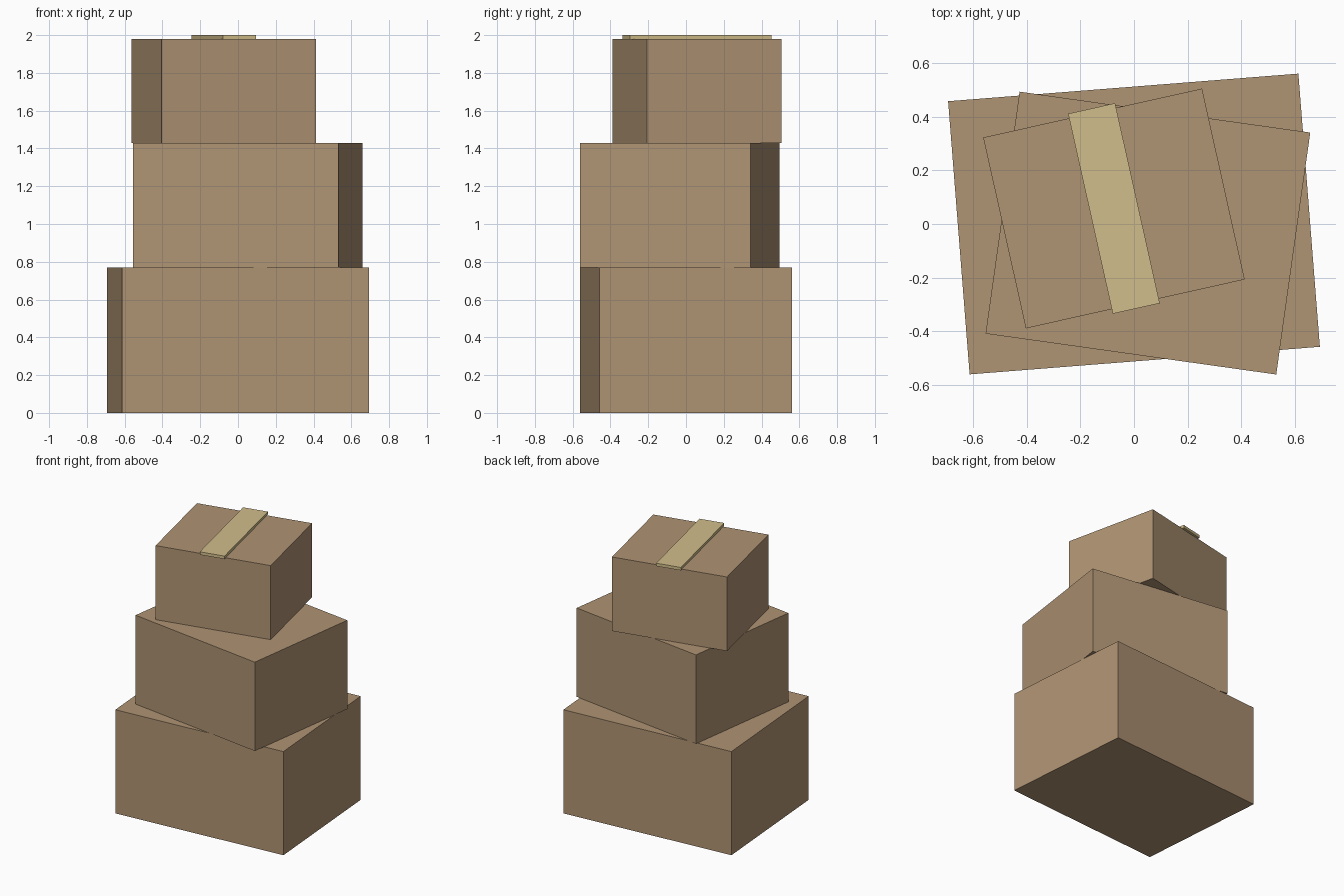
import bpy
from math import radians

cube = bpy.data.objects.get("Cube")
if cube:
    bpy.data.objects.remove(cube, do_unlink=True)


def make_material(name, rgb):
    mat = bpy.data.materials.new(name)
    mat.use_nodes = True
    color = (*rgb, 1.0)
    mat.diffuse_color = color
    for node in mat.node_tree.nodes:
        if node.type == "BSDF_PRINCIPLED":
            node.inputs["Base Color"].default_value = color
            node.inputs["Roughness"].default_value = 0.9
    return mat


def add_box(name, center, size, bottom, top, turn, mat):
    """Box of given footprint between two heights, turned about z in degrees."""
    bpy.ops.mesh.primitive_cube_add(size=1)
    obj = bpy.context.object
    obj.name = obj.data.name = name
    for v in obj.data.vertices:
        v.co.x *= size[0]
        v.co.y *= size[1]
        v.co.z *= top - bottom
    obj.location = (*center, (bottom + top) / 2)
    obj.rotation_euler.z = radians(turn)
    obj.data.materials.append(mat)
    return obj


cardboard = make_material("cardboard brown", (0.43, 0.295, 0.173))
tape = make_material("tan tape", (0.64, 0.515, 0.256))

# Stacked cartons, each turned a little differently
add_box("bottom_box", (0, 0), (1.313, 1.024), 0, 0.77, 4.5, cardboard)
add_box("middle_box", (0.052, -0.034), (1.097, 0.913), 0.77, 1.43, -8, cardboard)
add_box("top_box", (-0.075, 0.058), (0.838, 0.731), 1.43, 1.98, 12.6, cardboard)

# Tape strip along the top carton, slightly overhanging its edges
add_box("tape_strip", (-0.075, 0.058), (0.18, 0.766), 1.978, 2.0, 12.6, tape)
